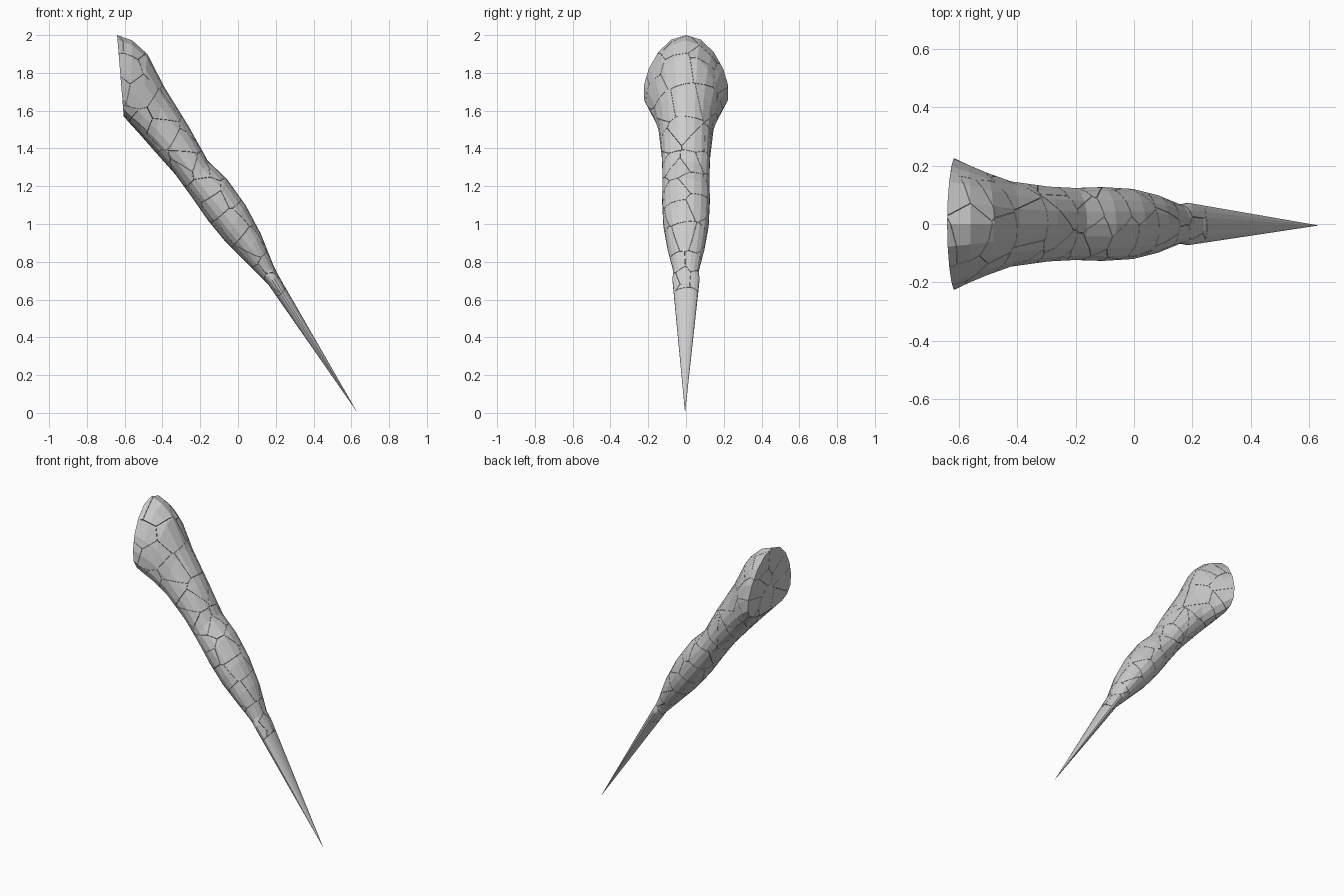
import bpy, bmesh, math, random
from mathutils import Vector

if "Cube" in bpy.data.objects:
    bpy.data.objects.remove(bpy.data.objects["Cube"])

random.seed(7)
SIDES = 18
GAP = 0.0008

# Limb sections: upper edge (x, z), lower edge (x, z), half width, egg shift
RINGS = [
    ((-.64, 2.0), (-.605, 1.57), .227, .43),
    ((-.56, 1.972), (-.57, 1.53), .205, .42),
    ((-.48, 1.9), (-.52, 1.475), .178, .35),
    ((-.39, 1.725), (-.45, 1.395), .148, .2),
    ((-.26, 1.515), (-.33, 1.26), .13, .1),
    ((-.16, 1.335), (-.25, 1.15), .125, 0),
    ((-.06, 1.24), (-.16, 1.02), .128, 0),
    ((.04, 1.10), (-.07, .91), .122, 0),
    ((.12, .95), (.03, .81), .1, 0),
    ((.19, .775), (.12, .72), .067, 0),
    ((.21, .735), (.16, .68), .073, 0),
]
TIP = Vector((.633, -.005, 0))


def section_point(ring, t, scale=1.0):
    (ux, uz), (lx, lz), w, egg = ring
    up, low = Vector((ux, 0, uz)), Vector((lx, 0, lz))
    along = math.cos(t) - egg * math.sin(t) ** 2
    p = (up + low) / 2 + (up - low) / 2 * along * scale
    p.y = w * math.sin(t) * scale
    return p


# Whole limb as one closed loft
limb = bmesh.new()
loops = [[limb.verts.new(section_point(r, math.tau * i / SIDES)) for i in range(SIDES)]
         for r in RINGS]
for a, b in zip(loops, loops[1:]):
    for i in range(SIDES):
        j = (i + 1) % SIDES
        limb.faces.new((a[i], a[j], b[j], b[i]))
tip = limb.verts.new(TIP)
for i in range(SIDES):
    limb.faces.new((loops[-1][i], loops[-1][(i + 1) % SIDES], tip))
limb.faces.new(loops[0])
bmesh.ops.recalc_face_normals(limb, faces=limb.faces)

# Shard centres scattered just under the surface, denser around the joints
COUNTS = [5, 6, 6, 7, 9, 8, 5, 5, 5, 4, 4]
seeds = []
for k, (ring, n) in enumerate(zip(RINGS, COUNTS)):
    start = random.random() * math.tau
    for i in range(n):
        p = section_point(ring, start + math.tau * (i + random.uniform(-.3, .3)) / n, .75)
        jitter = .06 if k < 8 else .012
        p += Vector((.6, 0, -1)) * random.uniform(-jitter, jitter)
        part = "upper_leg" if k < 5 else "lower_leg"
        seeds.append((p, part))
seeds.append((Vector((.27, 0, .58)), "claw_spike"))

# Break the limb into cells and gather the shards for each part
parts = {name: bmesh.new() for name in ("upper_leg", "lower_leg", "claw_spike")}
for s, part in seeds:
    cell = limb.copy()
    for q in sorted((o for o, _ in seeds if o is not s), key=lambda o: (o - s).length):
        if not cell.verts:
            break
        n = (q - s).normalized()
        co = (s + q) / 2 - n * GAP
        if all((v.co - co).dot(n) <= 0 for v in cell.verts):
            continue
        bmesh.ops.bisect_plane(cell, geom=cell.verts[:] + cell.edges[:] + cell.faces[:],
                               dist=1e-6, plane_co=co, plane_no=n, clear_outer=True)
        rim = [e for e in cell.edges if e.is_boundary]
        if rim:
            bmesh.ops.holes_fill(cell, edges=rim, sides=0)
    if cell.faces:
        bmesh.ops.recalc_face_normals(cell, faces=cell.faces)
        shard = bpy.data.meshes.new("shard")
        cell.to_mesh(shard)
        parts[part].from_mesh(shard)
        bpy.data.meshes.remove(shard)
    cell.free()
limb.free()

for name, bm in parts.items():
    mesh = bpy.data.meshes.new(name)
    bm.to_mesh(mesh)
    bm.free()
    bpy.context.collection.objects.link(bpy.data.objects.new(name, mesh))
